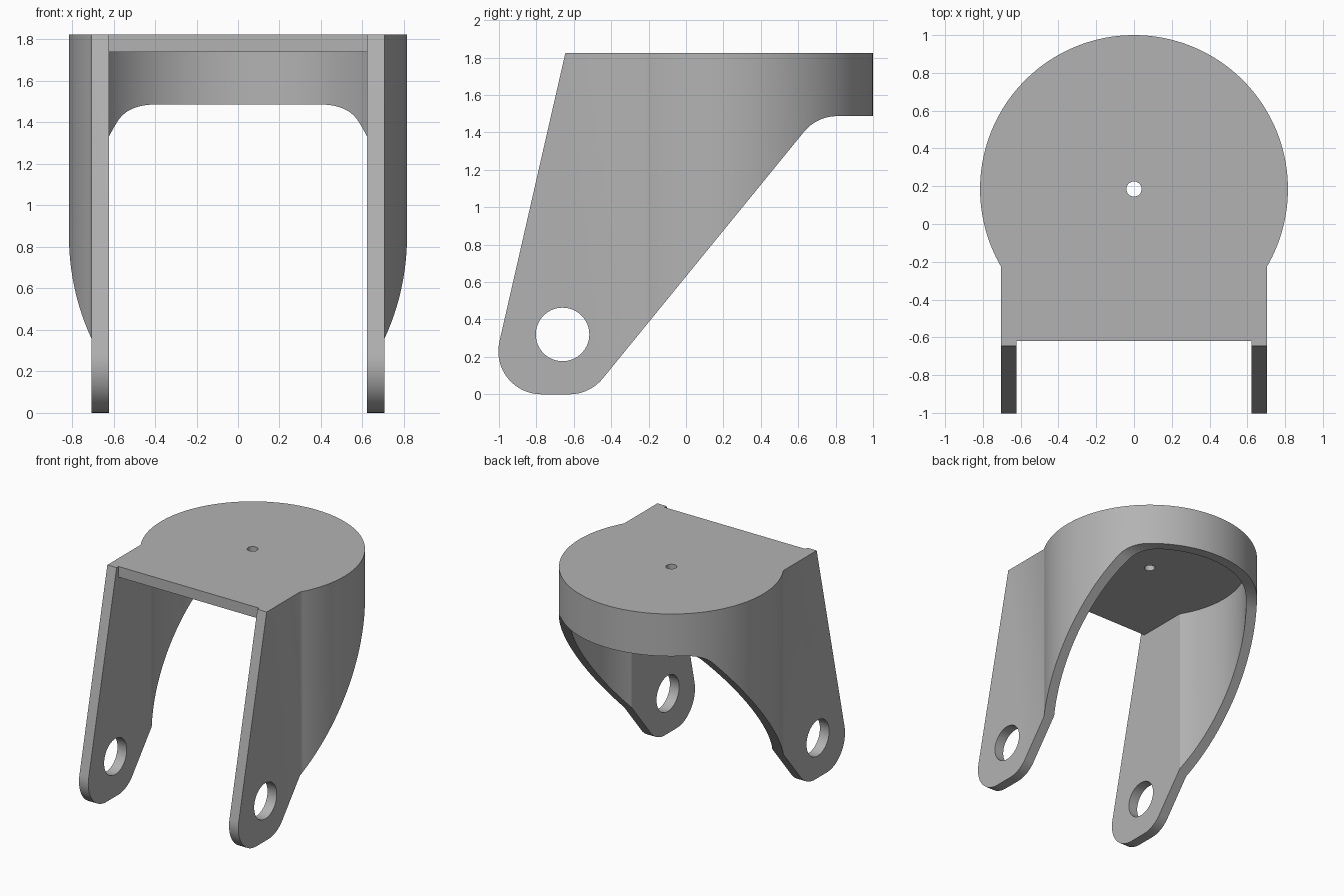
import bpy, bmesh, math
from mathutils import Vector

cube = bpy.data.objects.get("Cube")
if cube:
    bpy.data.objects.remove(cube, do_unlink=True)

TOP, PLATE = 1.825, 0.085
CENTRE_Y, RADIUS, HALF, WALL = 0.185, 0.815, 0.705, 0.082
FILLET = 0.23


def prism(name, outline, low, high, axis="z"):
    """Extrude a 2D outline along z (outline in x, y) or x (outline in y, z)."""
    bm = bmesh.new()
    place = (lambda a, b, h: (a, b, h)) if axis == "z" else (lambda a, b, h: (h, a, b))
    base = bm.faces.new([bm.verts.new(place(a, b, low)) for a, b in outline])
    moved = bmesh.ops.extrude_face_region(bm, geom=[base])["geom"]
    shift = Vector(place(0, 0, high - low))
    bmesh.ops.translate(bm, vec=shift, verts=[v for v in moved if isinstance(v, bmesh.types.BMVert)])
    bmesh.ops.recalc_face_normals(bm, faces=bm.faces)
    mesh = bpy.data.meshes.new(name)
    bm.to_mesh(mesh)
    bm.free()
    obj = bpy.data.objects.new(name, mesh)
    bpy.context.collection.objects.link(obj)
    return obj


def arc(cx, cy, r, start, end, steps):
    return [(cx + r * math.cos(start + (end - start) * i / steps),
             cy + r * math.sin(start + (end - start) * i / steps)) for i in range(steps + 1)]


def circle(cx, cy, r, steps=64):
    return arc(cx, cy, r, 0, math.tau, steps)[:-1]


def keyhole(r, half, front):
    """Round back running into two straight side walls."""
    a = math.acos(half / r)
    return [(half, front)] + arc(0, CENTRE_Y, r, -a, math.pi + a, 128) + [(-half, front)]


def rounded(before, corner, after, r, steps=16):
    """Arc that replaces a corner, tangent to both of its edges."""
    c = Vector(corner)
    u, v = (Vector(before) - c).normalized(), (Vector(after) - c).normalized()
    half = u.angle(v) / 2
    centre = c + (u + v).normalized() * r / math.sin(half)
    start, end = (c + d * r / math.tan(half) - centre for d in (u, v))
    turn = start.angle(end)
    return [tuple(centre + (start * math.sin(turn * (1 - i / steps)) + end * math.sin(turn * i / steps))
                  / math.sin(turn)) for i in range(steps + 1)]


def combine(target, cutter, operation="DIFFERENCE"):
    cutter.hide_render = True
    mod = target.modifiers.new("cut", "BOOLEAN")
    mod.operation, mod.solver, mod.object = operation, "EXACT", cutter
    bpy.context.view_layer.objects.active = target
    bpy.ops.object.modifier_apply(modifier=mod.name)
    bpy.data.objects.remove(cutter, do_unlink=True)


# Hollow body with a flat top plate, open at the front
fork = prism("fork_bracket", keyhole(RADIUS, HALF, -1.1), -0.1, TOP)
combine(fork, prism("hollow", keyhole(RADIUS - WALL, HALF - WALL, -1.3), -0.3, TOP - PLATE))
inner = HALF - WALL
combine(fork, prism("front_notch", [(-inner, -1.3), (inner, -1.3), (inner, -0.62), (-inner, -0.62)], 1, 2))

# Side silhouette: sloping front, rounded feet, angled rear edge
top_front, front_foot, rear_foot = (-0.645, TOP), (-1.062, 0), (-0.514, 0)
skirt, back = (0.699, 1.487), (1.1, 1.487)
side = [top_front]
side += rounded(top_front, front_foot, rear_foot, FILLET)
side += rounded(front_foot, rear_foot, skirt, FILLET)
side += rounded(rear_foot, skirt, back, FILLET)
side += [back, (1.1, TOP + 0.1), (top_front[0] + 0.0228, TOP + 0.1)]
combine(fork, prism("side_silhouette", side, -1, 1, "x"), "INTERSECT")

# Axle holes through both arms and the pivot hole in the plate
combine(fork, prism("axle_hole", circle(-0.66, 0.32, 0.143), -1, 1, "x"))
combine(fork, prism("pivot_hole", circle(0, CENTRE_Y, 0.04, 32), 1.5, 2))

# Plain grey finish
grey = bpy.data.materials.new("plain_grey")
grey.use_nodes = True
colour = (0.45, 0.45, 0.45, 1)
grey.diffuse_color = colour
grey.node_tree.nodes["Principled BSDF"].inputs["Base Color"].default_value = colour
fork.data.materials.clear()
fork.data.materials.append(grey)
for face in fork.data.polygons:
    face.material_index = 0

bpy.ops.object.select_all(action="DESELECT")
fork.select_set(True)
bpy.context.view_layer.objects.active = fork
bpy.ops.object.shade_smooth_by_angle(angle=math.radians(30))
